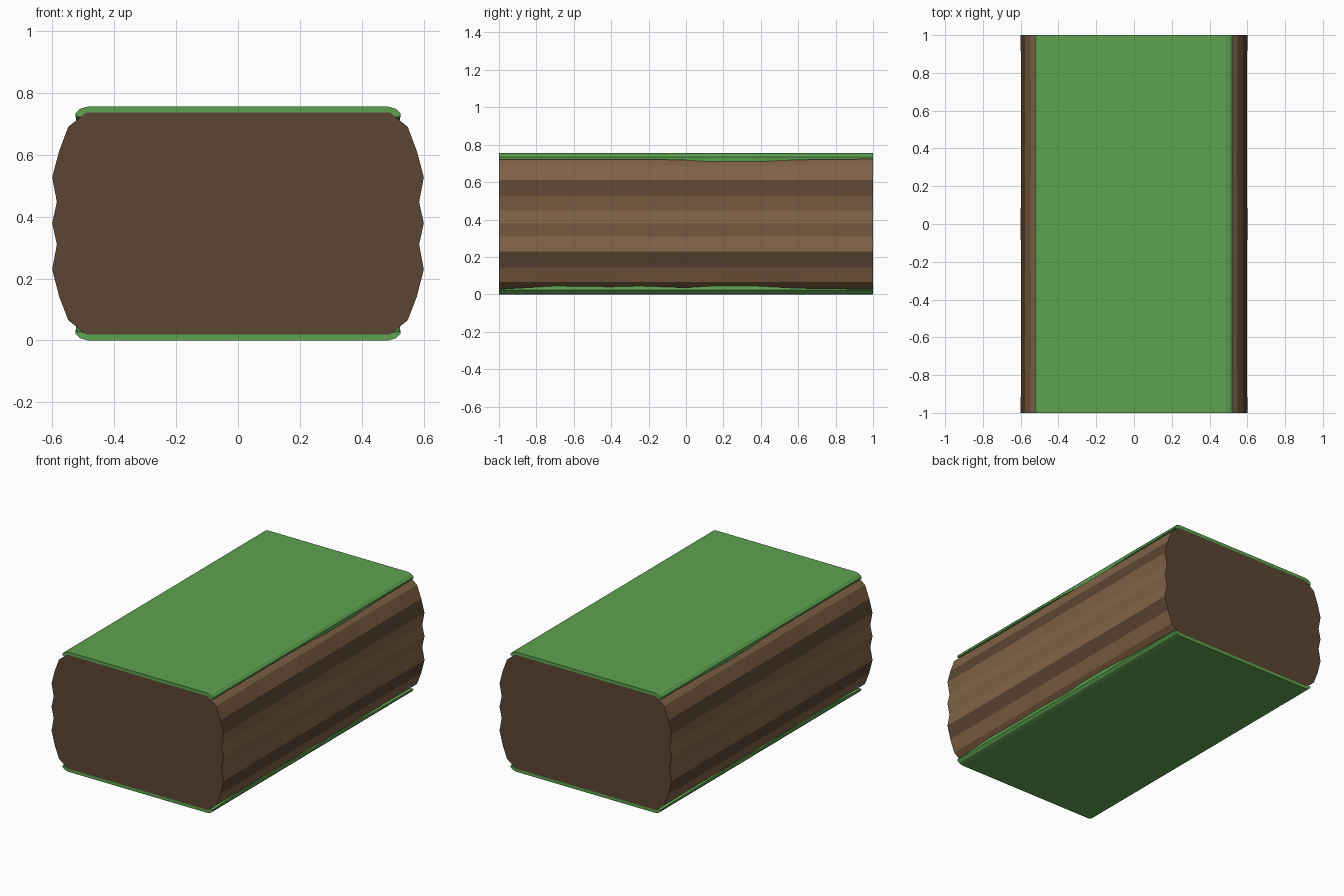
import bpy, bmesh, math

if "Cube" in bpy.data.objects:
    bpy.data.objects.remove(bpy.data.objects["Cube"])

H = 0.755  # total height


def material(name, rgb):
    m = bpy.data.materials.new(name)
    m.diffuse_color = (*rgb, 1)
    m.use_nodes = True
    m.node_tree.nodes["Principled BSDF"].inputs["Base Color"].default_value = m.diffuse_color
    return m


earth = material("earth", (0.22, 0.122, 0.061))
dark_earth = material("dark_earth", (0.105, 0.06, 0.033))
grass = material("grass", (0.11, 0.36, 0.08))


def loft(name, ys, half_profile, mats, strip_mat=lambda i: 0, end_mat=0):
    """Skin mirrored half cross-sections along y, flat shaded, ends closed."""
    bm = bmesh.new()
    rings = []
    for y in ys:
        half = half_profile(y)
        pts = half + [(-x, z) for x, z in reversed(half)]
        rings.append([bm.verts.new((x, y, z)) for x, z in pts])
    n = len(rings[0])
    for a, b in zip(rings, rings[1:]):
        for i in range(n):
            j = (i + 1) % n
            f = bm.faces.new((a[i], a[j], b[j], b[i]))
            f.material_index = strip_mat(min(i, n - 2 - i))
    for ring in (rings[0], rings[-1]):
        bm.faces.new(ring).material_index = end_mat
    bmesh.ops.recalc_face_normals(bm, faces=bm.faces)
    me = bpy.data.meshes.new(name)
    bm.to_mesh(me)
    bm.free()
    for m in mats:
        me.materials.append(m)
    ob = bpy.data.objects.new(name, me)
    bpy.context.collection.objects.link(ob)
    return ob


# Earth block with ridged, bulging sides
SIDE = [(0.49, 0.736), (0.548, 0.69), (0.578, 0.61), (0.6, 0.527),
        (0.585, 0.447), (0.6, 0.379), (0.585, 0.31), (0.6, 0.23),
        (0.578, 0.143), (0.548, 0.065), (0.49, 0.019)]


def earth_section(y):
    wave = 0.003 * math.sin(math.pi * y) ** 2
    return [(x - wave * (i % 2), z) for i, (x, z) in enumerate(SIDE)]


stations = [-1 + 0.2 * i for i in range(11)]
loft("earth_block", stations, earth_section, [earth, dark_earth],
     strip_mat=lambda i: 1 if i in (2, 7) else 0, end_mat=1)


# Grass sheets with an uneven overhanging lip; lips are (y, depth from the outer face)
def grass_sheet(name, lips, flip):
    depth = dict(lips)

    def section(y):
        d = depth[y]
        pts = [(0.485, 0), (0.51, 0.007), (0.525, 0.022), (0.523, d),
               (0.505, d), (0.485, 0.021)]
        return [(x, z if flip else H - z) for x, z in pts]

    loft(name, [y for y, _ in lips], section, [grass])


grass_sheet("top_grass", [(-1, 0.033), (-0.2, 0.033), (0, 0.038), (0.13, 0.046),
                          (0.37, 0.046), (0.6, 0.036), (1, 0.032)], False)
grass_sheet("bottom_grass", [(-1, 0.028), (-0.7, 0.044), (-0.4, 0.04), (-0.25, 0.044),
                             (0, 0.036), (0.15, 0.045), (0.35, 0.045), (0.6, 0.033),
                             (1, 0.028)], True)
